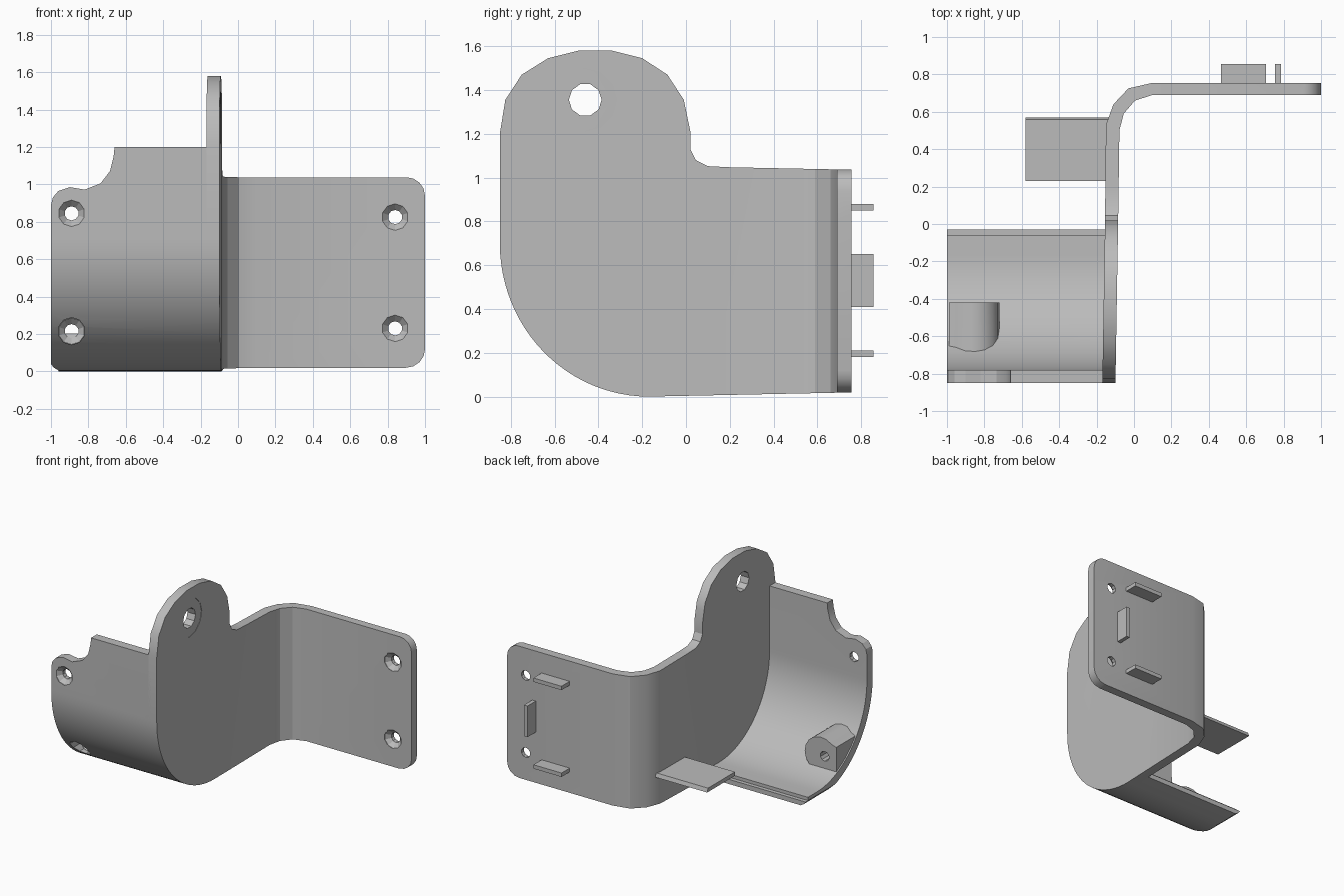
import bpy, bmesh, math
from mathutils import Matrix, Vector

cube = bpy.data.objects.get("Cube")
if cube:
    bpy.data.objects.remove(cube, do_unlink=True)

grey = bpy.data.materials.new("plain grey")
grey.use_nodes = True
grey.diffuse_color = (0.5, 0.5, 0.5, 1)
grey.node_tree.nodes["Principled BSDF"].inputs["Base Color"].default_value = (0.5, 0.5, 0.5, 1)


def add(name, bm):
    bmesh.ops.recalc_face_normals(bm, faces=bm.faces)
    mesh = bpy.data.meshes.new(name)
    bm.to_mesh(mesh)
    bm.free()
    mesh.materials.append(grey)
    ob = bpy.data.objects.new(name, mesh)
    bpy.context.collection.objects.link(ob)
    return ob


def prism(name, pts, axis, lo, hi):
    """Extrude a 2D outline along one axis from lo to hi."""
    def place(a, b):
        return {"x": (lo, a, b), "y": (a, lo, b), "z": (a, b, lo)}[axis]
    bm = bmesh.new()
    face = bm.faces.new([bm.verts.new(place(a, b)) for a, b in pts])
    new = bmesh.ops.extrude_face_region(bm, geom=[face])["geom"]
    shift = Vector([(hi - lo) * (axis == k) for k in "xyz"])
    bmesh.ops.translate(bm, vec=shift, verts=[v for v in new if isinstance(v, bmesh.types.BMVert)])
    return add(name, bm)


def cone(axis, centre, lo, hi, r_lo, r_hi, sides=10):
    """Round cutter along x or y."""
    bm = bmesh.new()
    turn = Matrix.Rotation(math.pi / 2, 4, "Y") if axis == "x" else Matrix.Rotation(-math.pi / 2, 4, "X")
    a, b, mid = *centre, (lo + hi) / 2
    spot = (mid, a, b) if axis == "x" else (a, mid, b)
    bmesh.ops.create_cone(bm, cap_ends=True, segments=sides, radius1=r_lo, radius2=r_hi,
                          depth=hi - lo, matrix=Matrix.Translation(spot) @ turn)
    return add("cutter", bm)


def combine(ob, tool, how):
    mod = ob.modifiers.new("cut", "BOOLEAN")
    mod.operation, mod.solver, mod.object = how, "EXACT", tool
    bpy.context.view_layer.objects.active = ob
    bpy.ops.object.modifier_apply(modifier=mod.name)
    bpy.data.objects.remove(tool, do_unlink=True)


def arc(cx, cy, rx, ry, start, end, n):
    return [(cx + rx * math.cos(math.radians(start + (end - start) * i / n)),
             cy + ry * math.sin(math.radians(start + (end - start) * i / n))) for i in range(n + 1)]


def screw_hole(ob, centre, face, wide=0.073, narrow=0.038):
    """Countersunk hole entering from the front."""
    combine(ob, cone("y", centre, face - 0.4, face + 0.002, wide, wide), "DIFFERENCE")
    combine(ob, cone("y", centre, face, face + 0.035, wide, narrow), "DIFFERENCE")
    combine(ob, cone("y", centre, face - 0.1, face + 0.4, narrow, narrow), "DIFFERENCE")


# Shared side outline: round belly, lobed top, straight tail
belly = arc(-0.17, 0.7, 0.68, 0.7, 180, 270, 24)
side = belly + [(0.8, 0.02), (0.8, 1.035), (0.2, 1.047), (0.1, 1.052), (0.045, 1.08), (0.02, 1.13),
                (0.02, 1.21), (-0.01, 1.355), (-0.085, 1.47), (-0.2, 1.545), (-0.34, 1.58),
                (-0.49, 1.58), (-0.63, 1.545), (-0.75, 1.47), (-0.825, 1.355), (-0.85, 1.2)]

# Bent wall: side plate turning into the rear mounting plate
path = [(-0.10, -0.9), (-0.085, 0), (-0.078, 0.5), (-0.055, 0.59), (0.005, 0.66), (0.1, 0.69), (1, 0.69),
        (1, 0.755), (0.1, 0.755), (-0.03, 0.725), (-0.11, 0.64), (-0.15, 0.53), (-0.155, 0), (-0.17, -0.9)]
wall = prism("bent_wall", path, "z", -0.2, 1.8)
combine(wall, prism("cutter", side, "x", -0.5, 1.2), "INTERSECT")
rounded = (arc(0.9, 0.12, 0.1, 0.1, -90, 0, 4) + arc(0.9, 0.938, 0.1, 0.1, 0, 90, 4)
           + [(0.5, 1.7), (-0.5, 1.7), (-0.5, -0.1), (0.5, -0.1)])
combine(wall, prism("cutter", rounded, "y", -1, 1), "INTERSECT")
for z in (0.23, 0.825):
    screw_hole(wall, (0.84, z), 0.69)

# Pivot hole with a shallow seat
combine(wall, cone("x", (-0.46, 1.355), -0.4, 0.1, 0.075, 0.075), "DIFFERENCE")
combine(wall, cone("x", (-0.46, 1.355), -0.0935, 0.1, 0.147, 0.147, 12), "DIFFERENCE")

# Curved front shell with a thin rear lip
ring = ([(-0.85, 1.3)] + belly + [(-0.03, 0.004), (-0.03, 0.04), (-0.06, 0.04), (-0.06, 0.065)]
        + arc(-0.17, 0.7, 0.61, 0.635, 270, 180, 24) + [(-0.78, 1.3)])
shell = prism("front_shell", ring, "x", -1.1, -0.15)
front = [(-0.1, -0.1), (-0.1, 1.2), (-0.66, 1.2), (-0.665, 1.15), (-0.685, 1.07), (-0.735, 1.005),
         (-0.82, 0.972), (-0.9, 0.985), (-0.96, 0.965), (-0.99, 0.93), (-1, 0.89),
         (-1, 0.04), (-0.985, 0.02), (-0.96, 0.005), (-0.955, -0.1)]
combine(shell, prism("cutter", front, "y", -1, 0.2), "INTERSECT")
screw_hole(shell, (-0.89, 0.845), -0.85)
screw_hole(shell, (-0.89, 0.215), -0.55)

# Screw boss inside the shell, trimmed to the shell's curve
boss_outline = [(-0.99, 0.03), (-0.99, 0.31)] + arc(-0.86, 0.215, 0.14, 0.14, 130, -90, 10)
boss = prism("screw_boss", boss_outline, "y", -0.9, -0.42)
inner = arc(-0.17, 0.7, 0.65, 0.67, 180, 270, 24) + [(0.1, 0.03), (0.1, 0.7)]
combine(boss, prism("cutter", inner, "x", -1.2, 0), "INTERSECT")
screw_hole(boss, (-0.89, 0.215), -0.55)

# Flat tab reaching inward from the side plate
tab_outline = [(0.23, 0.23), (0.57, 0.23), (0.56, 0.26), (0.23, 0.26)]
tab = prism("inner_tab", tab_outline, "x", -0.58, -0.13)


def box(name, x, y, z):
    return prism(name, [(x[0], z[0]), (x[1], z[0]), (x[1], z[1]), (x[0], z[1])], "y", *y)


# Locating ribs on the back of the mounting plate
depth = (0.745, 0.855)
parts = [wall, shell, boss, tab,
         box("upper_rib", (0.465, 0.705), depth, (0.85, 0.88)),
         box("lower_rib", (0.465, 0.705), depth, (0.18, 0.21)),
         box("upright_rib", (0.755, 0.785), depth, (0.41, 0.65))]

for ob in parts:
    bpy.ops.object.select_all(action="DESELECT")
    ob.select_set(True)
    bpy.context.view_layer.objects.active = ob
    bpy.ops.object.shade_smooth_by_angle(angle=math.radians(25))
